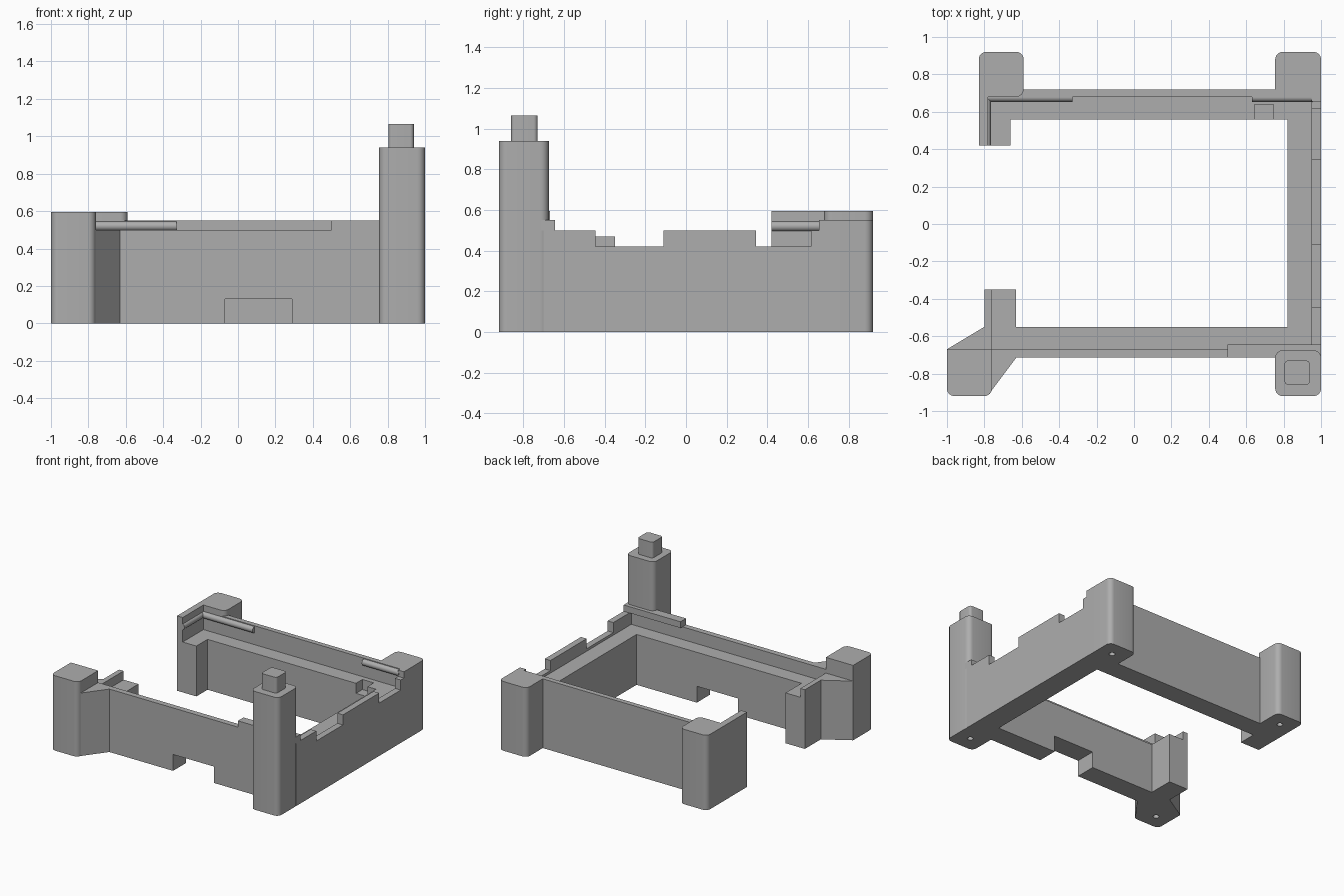
import bpy
import bmesh
from math import sin, cos, pi
from mathutils import Vector

if "Cube" in bpy.data.objects:
    bpy.data.objects.remove(bpy.data.objects["Cube"], do_unlink=True)

grey = bpy.data.materials.new("plain grey")
grey.use_nodes = True
grey.diffuse_color = (0.42, 0.42, 0.42, 1)
grey.node_tree.nodes["Principled BSDF"].inputs["Base Color"].default_value = grey.diffuse_color

LEDGE = 0.40   # inner shelf height
RIM = 0.50     # low outer wall
LIP = 0.55     # high outer wall
TOP = 0.595    # corner post height
R = 0.04       # post corner radius


def finish(name, bm):
    bmesh.ops.recalc_face_normals(bm, faces=bm.faces)
    mesh = bpy.data.meshes.new(name)
    bm.to_mesh(mesh)
    bm.free()
    mesh.materials.append(grey)
    ob = bpy.data.objects.new(name, mesh)
    bpy.context.collection.objects.link(ob)
    return ob


def rounded(pts):
    """Replace corners given as (u, v, r) with a quarter arc."""
    out = []
    for i, p in enumerate(pts):
        c = Vector(p[:2])
        if len(p) == 2:
            out.append(c)
            continue
        d1 = (Vector(pts[i - 1][:2]) - c).normalized()
        d2 = (Vector(pts[(i + 1) % len(pts)][:2]) - c).normalized()
        for k in range(7):
            t = k / 6 * pi / 2
            out.append(c + p[2] * (d1 * (1 - sin(t)) + d2 * (1 - cos(t))))
    return out


def extrude(name, pts, a, b, axis="z"):
    """Extrude a 2D outline from a to b along an axis."""
    place = {"x": lambda u, v, w: (w, u, v),
             "y": lambda u, v, w: (u, w, v),
             "z": lambda u, v, w: (u, v, w)}[axis]
    bm = bmesh.new()
    outline = rounded(pts)
    face = bm.faces.new([bm.verts.new(place(p.x, p.y, a)) for p in outline])
    moved = bmesh.ops.extrude_face_region(bm, geom=[face])["geom"]
    verts = [g for g in moved if isinstance(g, bmesh.types.BMVert)]
    bmesh.ops.translate(bm, verts=verts, vec=place(0, 0, b - a))
    return finish(name, bm)


def rect(x0, x1, y0, y1, r=None):
    pts = [(x0, y0), (x1, y0), (x1, y1), (x0, y1)]
    return [p + (r,) for p in pts] if r else pts


def rod(name, start, end, radius):
    start, end = Vector(start), Vector(end)
    bm = bmesh.new()
    bmesh.ops.create_cone(bm, cap_ends=True, segments=24, radius1=radius,
                          radius2=radius, depth=(end - start).length)
    turn = (end - start).to_track_quat("Z", "Y").to_matrix()
    bmesh.ops.rotate(bm, verts=bm.verts, matrix=turn)
    bmesh.ops.translate(bm, verts=bm.verts, vec=(start + end) / 2)
    return finish(name, bm)


# Front wall: outer rim and inner shelf share the cable opening at the bottom
def with_opening(x0, x1, top):
    return [(x0, 0), (-0.07, 0), (-0.07, 0.13), (0.29, 0.13), (0.29, 0),
            (x1, 0), (x1, top), (x0, top)]


smooth = []
extrude("front_wall_rim", with_opening(-0.64, 0.98, RIM), -0.715, -0.67, "y")
extrude("front_wall_shelf", with_opening(-0.76, 0.95, LEDGE), -0.67, -0.55, "y")
extrude("front_wall_lip", rect(0.5, 1, -0.715, -0.645), RIM, LIP)

# Right wall: notched outer rim and inner shelf
extrude("side_wall_rim", [
    (-0.7, 0), (0.74, 0), (0.74, LIP), (0.655, LIP), (0.655, RIM), (0.615, RIM),
    (0.615, 0.42), (0.345, 0.42), (0.345, RIM), (-0.11, RIM), (-0.11, 0.42),
    (-0.445, 0.42), (-0.445, RIM), (-0.7, RIM)], 0.95, 1, "x")
extrude("side_wall_shelf", rect(0.82, 0.95, -0.67, 0.68), 0, LEDGE)

# Back wall: rim, and shelf with a small pocket
extrude("back_wall_rim", rect(-0.7, 0.98, 0.68, 0.72), 0, LIP)
extrude("back_wall_shelf_base", rect(-0.78, 0.95, 0.56, 0.68), 0, 0.32)
extrude("back_wall_shelf", [
    (-0.78, 0.56), (0.645, 0.56), (0.645, 0.64), (0.745, 0.64), (0.745, 0.56),
    (0.95, 0.56), (0.95, 0.68), (-0.78, 0.68)], 0.32, LEDGE)

# Corner posts
posts = [
    extrude("front_left_tall_post", rect(0.755, 1, -0.92, -0.675, R), 0, 0.94),
    extrude("back_left_post", [(0.755, 0.69), (1, 0.69), (1, 0.92, R), (0.755, 0.92, R)], 0, LIP),
    extrude("back_right_post", [
        (-0.83, 0.42), (-0.78, 0.42), (-0.78, 0.68), (-0.59, 0.68, R),
        (-0.59, 0.92, R), (-0.83, 0.92, R)], 0, TOP),
    extrude("front_right_post", [
        (-1, -0.92, R), (-0.76, -0.92, R), (-0.76, -0.67), (-1, -0.67)], 0, TOP),
]
smooth += posts
smooth.append(extrude("tall_post_peg", rect(0.805, 0.94, -0.86, -0.73, 0.02), 0.94, 1.065))

# Gussets and short return arms on the right side
extrude("front_gusset", [(-0.78, -0.915), (-0.63, -0.715), (-0.63, -0.67), (-0.78, -0.67)], 0, RIM)
extrude("side_gusset", [(-1, -0.67), (-0.76, -0.67), (-0.76, -0.35), (-0.8, -0.35), (-0.8, -0.55)], 0, 0.47)
extrude("front_return_arm", rect(-0.76, -0.63, -0.67, -0.35), 0, LEDGE)
extrude("back_return_arm", rect(-0.78, -0.66, 0.42, 0.6), 0, LEDGE)

# Retaining rods along the inner faces
rod_z = 0.52
smooth += [
    rod("back_rod_right", (-0.78, 0.678, rod_z), (-0.33, 0.678, rod_z), 0.025),
    rod("back_rod_left", (0.63, 0.678, rod_z), (0.955, 0.678, rod_z), 0.025),
    rod("return_arm_rod", (-0.79, 0.42, rod_z), (-0.79, 0.68, rod_z), 0.025),
]

# Screw holes under the posts
for post, x, y in zip(posts, (0.88, 0.88, -0.71, -0.88), (-0.8, 0.8, 0.8, -0.8)):
    cutter = rod("screw_hole_cutter", (x, y, -0.1), (x, y, 0.25), 0.022)
    cutter.hide_render = True
    cutter.hide_viewport = True
    cut = post.modifiers.new("screw hole", "BOOLEAN")
    cut.operation = "DIFFERENCE"
    cut.solver = "EXACT"
    cut.object = cutter

# Apply the cuts and drop the cutters
bpy.context.view_layer.update()
graph = bpy.context.evaluated_depsgraph_get()
for post in posts:
    mesh = bpy.data.meshes.new_from_object(post.evaluated_get(graph))
    cutter = post.modifiers[0].object
    post.modifiers.clear()
    post.data = mesh
    bpy.data.objects.remove(cutter, do_unlink=True)

# Smooth the rounded corners and rods
bpy.ops.object.select_all(action="DESELECT")
for ob in smooth:
    ob.select_set(True)
bpy.context.view_layer.objects.active = smooth[0]
bpy.ops.object.shade_smooth_by_angle()
